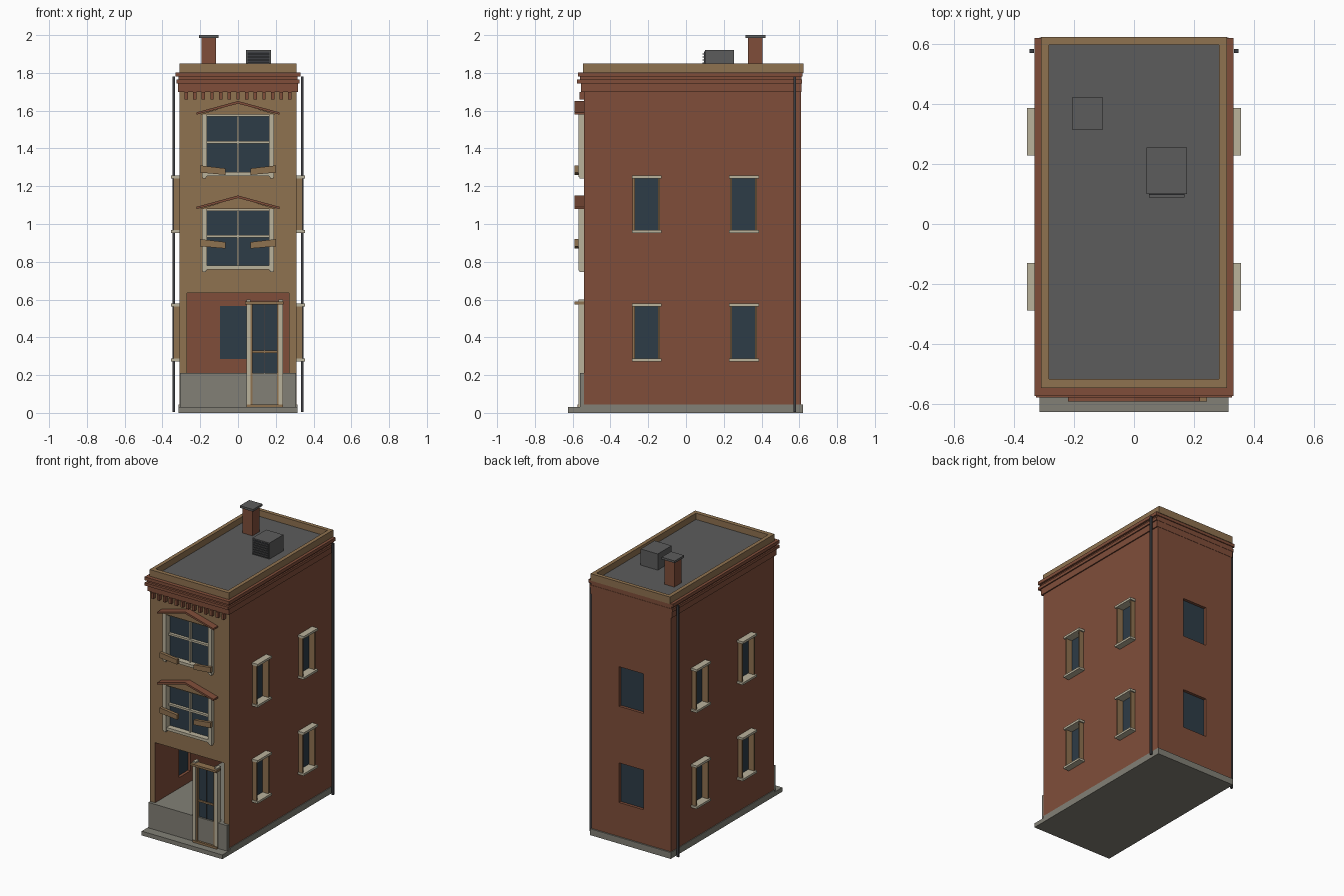
import bpy, bmesh
from mathutils import Vector

cube = bpy.data.objects.get("Cube")
if cube:
    bpy.data.objects.remove(cube, do_unlink=True)


def material(name, r, g, b):
    m = bpy.data.materials.new(name)
    m.use_nodes = True
    m.diffuse_color = (r, g, b, 1)
    m.node_tree.nodes["Principled BSDF"].inputs["Base Color"].default_value = (r, g, b, 1)
    return m


brick = material("brick red", .216, .076, .042)
tan = material("tan plaster", .275, .168, .08)
beige = material("beige trim", .49, .445, .33)
glass = material("dark blue glass", .027, .045, .063)
stone = material("stone grey", .223, .216, .181)
roof_grey = material("roof grey", .107, .107, .107)
metal = material("dark metal", .045, .048, .055)


def finish(name, bm, *mats):
    bmesh.ops.recalc_face_normals(bm, faces=bm.faces)
    me = bpy.data.meshes.new(name)
    bm.to_mesh(me)
    bm.free()
    for m in mats:
        me.materials.append(m)
    ob = bpy.data.objects.new(name, me)
    bpy.context.collection.objects.link(ob)
    return ob


def add_box(bm, x, y, z):
    vs = bmesh.ops.create_cube(bm, size=1)["verts"]
    lo, hi = zip(x, y, z)
    for v in vs:
        v.co = [lo[i] + (v.co[i] + .5) * (hi[i] - lo[i]) for i in range(3)]


def box(name, x, y, z, mat):
    bm = bmesh.new()
    add_box(bm, x, y, z)
    return finish(name, bm, mat)


def prism(name, points, y, mat):
    """Outline in x and z, extruded along y."""
    bm = bmesh.new()
    face = bm.faces.new([bm.verts.new((px, y[0], pz)) for px, pz in points])
    out = bmesh.ops.extrude_face_region(bm, geom=[face])["geom"]
    for v in out:
        if isinstance(v, bmesh.types.BMVert):
            v.co.y = y[1]
    return finish(name, bm, mat)


def mirrored(name, points, y, mat):
    for side, s in (("left", 1), ("right", -1)):
        prism(side + "_" + name, [(s * px, pz) for px, pz in points], y, mat)


W, FRONT, BACK = .31, -.54, .61
side_rows = {"lower": (.285, .565), "upper": (.965, 1.245)}
side_cols = {"front": (-.275, -.145), "rear": (.24, .37)}
front_rows = {"middle": (.775, 1.07), "top": (1.27, 1.57)}

# Cutters: the open ground floor and the window pockets
room = bmesh.new()
add_box(room, (-.27, .27), (-.7, .575), (.21, .635))
pockets = bmesh.new()
for z in side_rows.values():
    add_box(pockets, (-.095, .095), (.565, .7), z)
    for y in side_cols.values():
        add_box(pockets, (.26, .4), y, z)
        add_box(pockets, (-.4, -.26), y, z)
for z in front_rows.values():
    add_box(pockets, (-.17, .17), (-.7, -.5), z)
cutters = [finish("room_cutter", room), finish("pocket_cutter", pockets)]

# Main body with openings
body = box("building_body", (-W, W), (FRONT, BACK), (.04, 1.78), brick)
for c in cutters:
    c.hide_render = True
    mod = body.modifiers.new(c.name, 'BOOLEAN')
    mod.operation, mod.solver, mod.object = 'DIFFERENCE', 'EXACT', c
bpy.context.view_layer.update()
cut = bpy.data.meshes.new_from_object(body.evaluated_get(bpy.context.evaluated_depsgraph_get()))
body.modifiers.clear()
body.data = cut
for c in cutters:
    bpy.data.objects.remove(c, do_unlink=True)
cut.materials.clear()
for m in (brick, tan, stone):
    cut.materials.append(m)
for p in cut.polygons:
    on_front = p.normal.y < -.9 and p.center.y < FRONT + .01
    on_floor = p.normal.z > .9 and abs(p.center.z - .21) < .01
    p.material_index = 1 if on_front else 2 if on_floor else 0

# Foundation, front step and plinth
box("foundation", (-.315, .315), (FRONT, .62), (0, .045), stone)
box("front_step", (-.315, .315), (-.625, FRONT), (0, .03), stone)
box("front_plinth", (-.308, .308), (-.56, -.53), (.03, .21), stone)

# Side windows
for row, (z0, z1) in side_rows.items():
    box(row + "_back_glass", (-.095, .095), (.58, .59), (z0, z1), glass)
    for s, side in ((1, "left"), (-1, "right")):
        def span(a, b):
            return tuple(sorted((s * a, s * b)))
        for col, (y0, y1) in side_cols.items():
            n = "_".join((side, row, col))
            box(n + "_glass", span(.29, .297), (y0, y1), (z0, z1), glass)
            box(n + "_jamb_a", span(.295, .342), (y0 - .007, y0 + .004), (z0, z1), tan)
            box(n + "_jamb_b", span(.295, .342), (y1 - .004, y1 + .007), (z0, z1), tan)
            box(n + "_lintel", span(.295, .355), (y0 - .012, y1 + .016), (z1 - .003, z1 + .013), beige)
            box(n + "_sill", span(.295, .355), (y0 - .012, y1 + .016), (z0 - .012, z0 + .003), beige)

# Front windows with gables and sloping ledges
ledge_drop = {"middle": .9, "top": 1.29}
for row, (z0, z1) in front_rows.items():
    box(row + "_front_glass", (-.17, .17), (-.525, -.515), (z0, z1), glass)
    zm = (z0 + z1) / 2 + .012
    box(row + "_mullion", (-.006, .006), (-.54, -.52), (z0, z1), beige)
    box(row + "_transom", (-.17, .17), (-.545, -.52), (zm - .007, zm + .007), beige)
    box(row + "_front_sill", (-.19, .19), (-.565, -.52), (z0 - .015, z0 + .005), beige)
    box(row + "_front_head", (-.19, .19), (-.555, -.52), (z1 - .002, z1 + .01), beige)
    b = z1 + .015
    mirrored(row + "_front_jamb", [(.163, z0 - .02), (.19, z0 - .02), (.19, z1 + .01), (.163, z1 + .01)],
             (-.57, -.52), beige)
    mirrored(row + "_jamb_foot", [(.17, z0 - .03), (.188, z0 - .03), (.188, z0 - .02), (.17, z0 - .02)],
             (-.565, FRONT), beige)
    mirrored(row + "_gable_rafter", [(0, b + .052), (.22, b - .006), (.22, b + .006), (0, b + .066)],
             (-.59, FRONT), brick)
    prism(row + "_gable_panel", [(-.2, b - .005), (.2, b - .005), (0, b + .055)], (-.57, FRONT), tan)
    h = ledge_drop[row]
    mirrored(row + "_ledge", [(.065, h - .03), (.2, h - .018), (.2, h + .02), (.065, h + .004)],
             (-.59, -.568), tan)

# Entrance door
box("door_glass", (.065, .22), (-.548, -.54), (.21, .575), glass)
for n, x0 in (("right", .045), ("left", .215)):
    box(n + "_door_post", (x0, x0 + .022), (-.57, -.53), (.03, .6), beige)
box("door_edge_right", (.067, .078), (-.565, -.535), (.03, .575), tan)
box("door_edge_left", (.206, .215), (-.565, -.535), (.03, .575), tan)
box("door_lintel", (.038, .242), (-.59, -.54), (.575, .59), tan)
box("door_rail", (.078, .206), (-.556, -.54), (.318, .33), tan)
box("door_mullion", (.137, .143), (-.554, -.54), (.21, .575), metal)
box("door_threshold", (.045, .237), (-.575, -.55), (.03, .045), tan)

# Cornice bands and dentils
box("frieze", (-.318, .318), (-.555, .612), (1.7, 1.745), brick)
box("lower_cornice", (-.326, .326), (-.577, .614), (1.745, 1.765), brick)
box("cornice_core", (-.316, .316), (-.56, .612), (1.765, 1.78), brick)
box("upper_cornice", (-.33, .33), (-.572, .618), (1.78, 1.803), brick)
count = 13
for i in range(count):
    x = -.275 + .55 * i / (count - 1)
    box("dentil", (x - .009, x + .009), (-.565, FRONT), (1.66, 1.7), brick)

# Parapet and flat roof
box("flat_roof", (-.29, .29), (-.52, .6), (1.79, 1.806), roof_grey)
for s, n in ((1, "left"), (-1, "right")):
    box(n + "_parapet", tuple(sorted((s * .283, s * .31))), (-.545, .622), (1.8, 1.85), tan)
box("front_parapet", (-.283, .283), (-.545, -.515), (1.8, 1.85), tan)
box("back_parapet", (-.283, .283), (.595, .622), (1.8, 1.85), tan)

# Chimney
box("chimney", (-.192, -.116), (.327, .405), (1.79, 1.985), brick)
box("chimney_cap", (-.206, -.103), (.315, .42), (1.985, 2), roof_grey)

# Roof vent unit with slats on its front
box("roof_vent", (.042, .176), (.1, .255), (1.8, 1.92), roof_grey)
box("vent_grille", (.05, .168), (.096, .1), (1.81, 1.912), metal)
for i in range(6):
    z = 1.817 + i * .016
    box("vent_slat", (.05, .168), (.088, .097), (z, z + .006), roof_grey)

# Rear downpipes
for s, n in ((1, "left"), (-1, "right")):
    x = s * .34
    box(n + "_downpipe", (x - .007, x + .007), (.568, .582), (.005, 1.78), metal)
